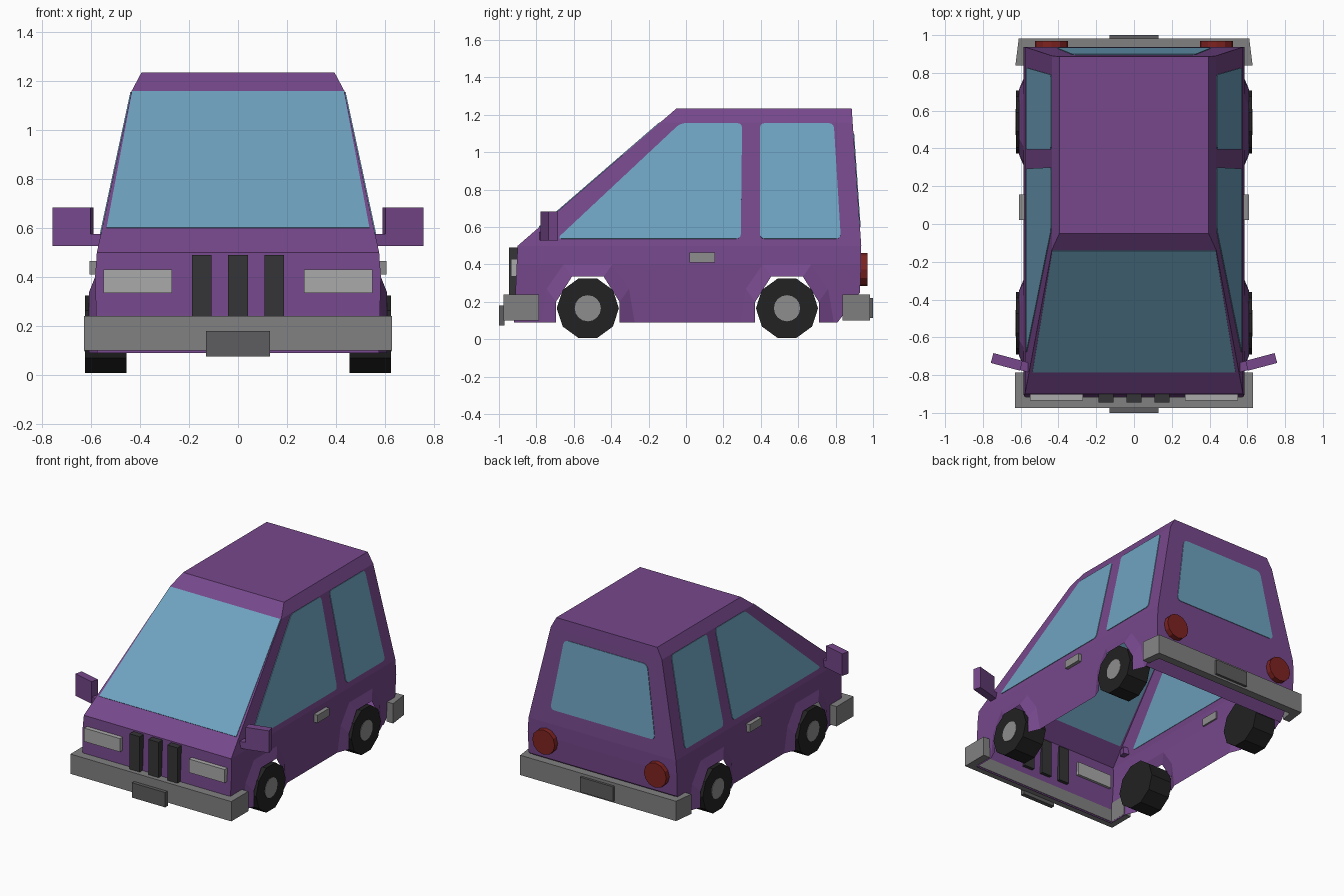
import bpy, bmesh, math
from mathutils import Vector, Matrix

old = bpy.data.objects.get("Cube")
if old:
    bpy.data.objects.remove(old, do_unlink=True)


def material(name, r, g, b):
    m = bpy.data.materials.new(name)
    m.use_nodes = True
    m.diffuse_color = (r, g, b, 1)
    bsdf = next(n for n in m.node_tree.nodes if n.type == 'BSDF_PRINCIPLED')
    bsdf.inputs["Base Color"].default_value = (r, g, b, 1)
    return m


PURPLE = material("purple_paint", .18, .064, .26)
GLASS = material("blue_glass", .156, .366, .527)
RUBBER = material("black_rubber", .016, .016, .016)
BUMPER = material("bumper_grey", .22, .22, .22)
METAL = material("light_metal", .27, .27, .27)
LAMP = material("lamp_white", .4, .4, .4)
GRILLE = material("grille_black", .035, .035, .038)
PLATE = material("plate_grey", .11, .107, .113)
RED = material("red_lamp", .21, .017, .015)


def finish(name, bm, mat):
    bmesh.ops.recalc_face_normals(bm, faces=bm.faces)
    me = bpy.data.meshes.new(name)
    bm.to_mesh(me)
    bm.free()
    me.materials.append(mat)
    ob = bpy.data.objects.new(name, me)
    bpy.context.collection.objects.link(ob)
    return ob


def box(name, mat, lo, hi, turn=0):
    """Box between two corners, optionally turned about its own vertical axis."""
    lo, hi = Vector(lo), Vector(hi)
    bm = bmesh.new()
    mtx = (Matrix.Translation((lo + hi) / 2) @ Matrix.Rotation(turn, 4, 'Z')
           @ Matrix.Diagonal((*(hi - lo), 1)))
    bmesh.ops.create_cube(bm, size=1, matrix=mtx)
    return finish(name, bm, mat)


def cylinder(name, mat, centre, radius, depth, sides, axis, spin=0):
    bm = bmesh.new()
    mtx = (Matrix.Translation(centre) @ Matrix.Rotation(math.pi / 2, 4, axis)
           @ Matrix.Rotation(spin, 4, 'Z'))
    bmesh.ops.create_cone(bm, cap_ends=True, segments=sides, radius1=radius,
                          radius2=radius, depth=depth, matrix=mtx)
    return finish(name, bm, mat)


def prism(name, mat, outline, z0, z1):
    """Flat outline raised from z0 to z1."""
    bm = bmesh.new()
    face = bm.faces.new([bm.verts.new((x, y, z0)) for x, y in outline])
    ext = bmesh.ops.extrude_face_region(bm, geom=[face])
    bmesh.ops.translate(bm, vec=(0, 0, z1 - z0),
                        verts=[v for v in ext["geom"] if isinstance(v, bmesh.types.BMVert)])
    return finish(name, bm, mat)


def pane(name, corners, rounding=0):
    """Thin glass plate that shows on both sides of its body panel."""
    bm = bmesh.new()
    face = bm.faces.new([bm.verts.new(c) for c in corners])
    face.normal_update()
    n = face.normal.copy()
    if rounding:
        bmesh.ops.bevel(bm, geom=bm.verts[:], offset=rounding, segments=3,
                        profile=.5, affect='VERTICES')
    bmesh.ops.translate(bm, verts=bm.verts, vec=n * -.004)
    ext = bmesh.ops.extrude_face_region(bm, geom=bm.faces[:])
    bmesh.ops.translate(bm, vec=n * .008,
                        verts=[v for v in ext["geom"] if isinstance(v, bmesh.types.BMVert)])
    return finish(name, bm, GLASS)


# Body shell, open below: height, half width, front y, back y
BOTTOM, SILL, WAIST, BELT, EAVE, ROOF = LEVELS = [
    (.09, .576, -.92, .81), (.25, .58, -.912, .93), (.40, .584, -.905, .936),
    (.50, .577, -.90, .937), (1.16, .435, -.137, .891), (1.235, .395, -.05, .886)]
AXLES = (-.525, .54)
ARCH = [(-.17, .09), (-.17, .2), (-.085, .335), (.085, .335), (.17, .2), (.17, .09)]
FLARE = [(-.25, .09), (-.22, .27), (-.13, .4), (.13, .4), (.22, .27), (.25, .09)]


def between(z, col):
    """Value of a column of LEVELS at height z."""
    for a, b in zip(LEVELS, LEVELS[1:]):
        if z <= b[0]:
            return a[col] + (b[col] - a[col]) * (z - a[0]) / (b[0] - a[0])
    return ROOF[col]


bm = bmesh.new()


def face(points):
    bm.faces.new([bm.verts.new(p) for p in points])


for a, b in zip(LEVELS, LEVELS[1:]):
    for col in (2, 3):                      # nose, windscreen and tail panels
        face([(-a[1], a[col], a[0]), (a[1], a[col], a[0]),
              (b[1], b[col], b[0]), (-b[1], b[col], b[0])])
    if a[0] >= WAIST[0]:                    # upper sides
        for s in (-1, 1):
            face([(s * a[1], a[2], a[0]), (s * a[1], a[3], a[0]),
                  (s * b[1], b[3], b[0]), (s * b[1], b[2], b[0])])
face([(x * ROOF[1], ROOF[c], ROOF[0]) for x, c in ((-1, 2), (1, 2), (1, 3), (-1, 3))])

for s in (-1, 1):                           # lower sides with flared wheel arches
    front, back = [[(s * between(z, 1), c + y, z) for y, z in FLARE] for c in AXLES]
    for c, ring in zip(AXLES, (front, back)):
        lip = [(s * .61, c + y, z) for y, z in ARCH]
        for i in range(len(ARCH) - 1):
            face([ring[i], ring[i + 1], lip[i + 1], lip[i]])
    nose = [(s * l[1], l[2], l[0]) for l in (WAIST, SILL, BOTTOM)]
    tail = [(s * l[1], l[3], l[0]) for l in (BOTTOM, SILL, WAIST)]
    face(nose + front[:3])
    face(front[3:] + back[:3])
    face(back[3:] + tail)
bmesh.ops.remove_doubles(bm, verts=bm.verts, dist=.0005)
finish("body_shell", bm, PURPLE)

# Glass
pane("windscreen", [(x, between(z, 2), z) for x, z in
                    ((-.537, .6), (.537, .6), (.432, 1.158), (-.432, 1.158))])
pane("rear_window", [(x, between(z, 3), z) for x, z in
                     ((-.41, .6), (.41, .6), (.325, 1.1), (-.325, 1.1))], .03)
for side, s in (("right", -1), ("left", 1)):
    for name, shape in (
            ("front", [(-.69, .537), (.293, .537), (.3, 1.155), (-.03, 1.155)]),
            ("rear", [(.395, .537), (.828, .537), (.79, 1.155), (.395, 1.155)])):
        pane(f"{side}_{name}_side_window",
             [(s * between(z, 1), y, z) for y, z in shape], .025)

    # Wheels
    for name, y in zip(("front", "rear"), AXLES):
        cylinder(f"{side}_{name}_tyre", RUBBER, (s * .54, y, .166), .166, .17, 10, 'Y')
        cylinder(f"{side}_{name}_hub", METAL, (s * .585, y, .166), .07, .086, 16, 'Y')

    # Lamps, door handle and mirror
    x0, x1 = sorted((s * .27, s * .55))
    box(f"{side}_headlight", LAMP, (x0, -.935, .335), (x1, -.89, .43))
    cylinder(f"{side}_tail_light", RED, (s * .437, .945, .373), .088, .05, 12, 'X')
    x0, x1 = sorted((s * .572, s * .608))
    box(f"{side}_door_handle", METAL, (x0, .02, .41), (x1, .155, .465))
    x0, x1 = sorted((s * .535, s * .615))
    box(f"{side}_mirror_arm", PURPLE, (x0, -.78, .527), (x1, -.73, .575), s * .25)
    x0, x1 = sorted((s * .594, s * .754))
    box(f"{side}_mirror", PURPLE, (x0, -.757, .527), (x1, -.703, .683), s * .26)

# Grille bars
for i, x in enumerate((-.148, 0, .148)):
    box(f"grille_bar_{i + 1}", GRILLE, (x - .04, -.945, .235), (x + .04, -.89, .49))

# Wrap-around bumpers
half = [(.63, -.975), (.63, -.785), (.575, -.785), (.575, -.915)]
prism("front_bumper", BUMPER, half + [(-x, y) for x, y in reversed(half)], .10, .24)
half = [(.61, .983), (.628, .838), (.575, .838), (.56, .925)]
prism("rear_bumper", BUMPER, half + [(-x, y) for x, y in reversed(half)], .10, .24)

# Number plates, left blank
box("front_plate", PLATE, (-.13, -1, .075), (.13, -.97, .18))
box("rear_plate", PLATE, (-.13, .975, .115), (.13, 1, .22))
